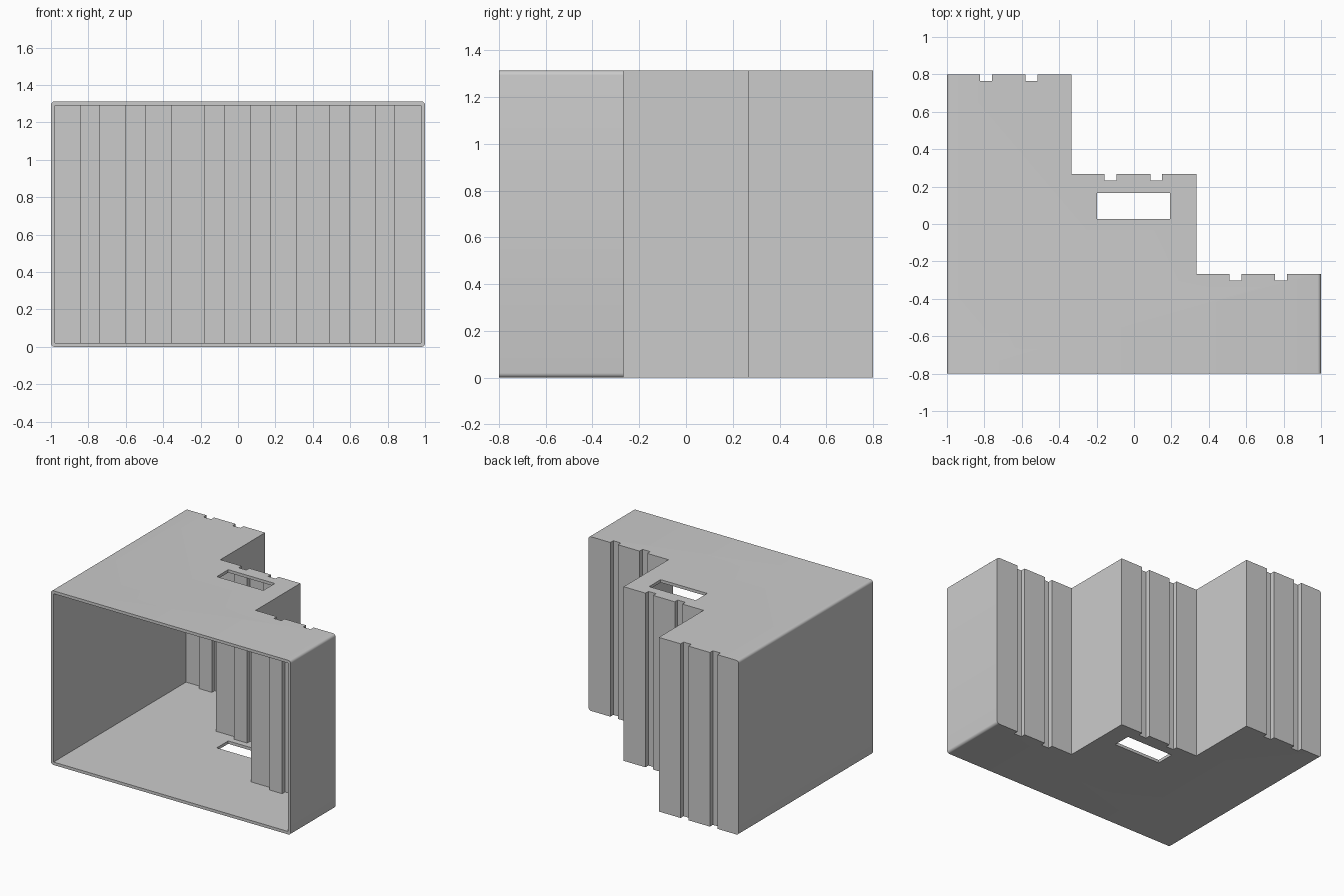
import bpy, bmesh, math

if "Cube" in bpy.data.objects:
    bpy.data.objects.remove(bpy.data.objects["Cube"])

H = 1.313        # total height
T = 0.022        # wall thickness
STEP_X, STEP_Y = 2 / 3, 1.6 / 3


def profile(t, front):
    """Stepped plan with two grooves per step, inset by t from the outside."""
    pts = [(-1 + t, front)]
    x_left = -1 + t
    for i in range(3):
        x_right = -1 + (i + 1) * STEP_X - t
        y = 0.8 - i * STEP_Y - t
        mid = -STEP_X + i * STEP_X - 0.003
        pts.append((x_left, y))
        for c in (mid - 0.122, mid + 0.122):
            a, b = c - 0.032 - t, c + 0.032 + t
            pts += [(a, y), (a, y - 0.035), (b, y - 0.035), (b, y)]
        pts.append((x_right, y))
        x_left = x_right
    pts.append((1 - t, front))
    return pts


def prism(name, pts, z0, z1, round_sides=0.0):
    bm = bmesh.new()
    face = bm.faces.new([bm.verts.new((x, y, z0)) for x, y in pts])
    top = bmesh.ops.extrude_face_region(bm, geom=[face])["geom"]
    verts = [g for g in top if isinstance(g, bmesh.types.BMVert)]
    bmesh.ops.translate(bm, verts=verts, vec=(0, 0, z1 - z0))
    bmesh.ops.recalc_face_normals(bm, faces=bm.faces[:])
    if round_sides:
        # round only the top and bottom edges of the two outer side walls
        edges = [e for e in bm.edges
                 if all(abs(abs(v.co.x) - 1) < 1e-4 for v in e.verts)
                 and abs(e.verts[0].co.y - e.verts[1].co.y) > 0.1]
        bmesh.ops.bevel(bm, geom=edges, offset=round_sides, segments=5,
                        profile=0.5, affect='EDGES')
    me = bpy.data.meshes.new(name)
    bm.to_mesh(me)
    bm.free()
    ob = bpy.data.objects.new(name, me)
    bpy.context.collection.objects.link(ob)
    return ob


# Outer stepped body
shell = prism("stepped_shell", profile(0, -0.8), 0, H, 0.02)

# Hollow interior, open at the front, and window through top and bottom panels
cavity = prism("cavity_cutter", profile(T, -0.9), T, H - T)
window = prism("window_cutter",
               [(-0.197, 0.028), (0.192, 0.028), (0.192, 0.165), (-0.197, 0.165)],
               -0.2, H + 0.2)

bpy.context.view_layer.objects.active = shell
shell.select_set(True)
for cutter in (cavity, window):
    mod = shell.modifiers.new(cutter.name, 'BOOLEAN')
    mod.operation = 'DIFFERENCE'
    mod.solver = 'EXACT'
    mod.object = cutter
    bpy.ops.object.modifier_apply(modifier=mod.name)
    bpy.data.objects.remove(cutter, do_unlink=True)

bpy.ops.object.shade_smooth_by_angle(angle=math.radians(30))
